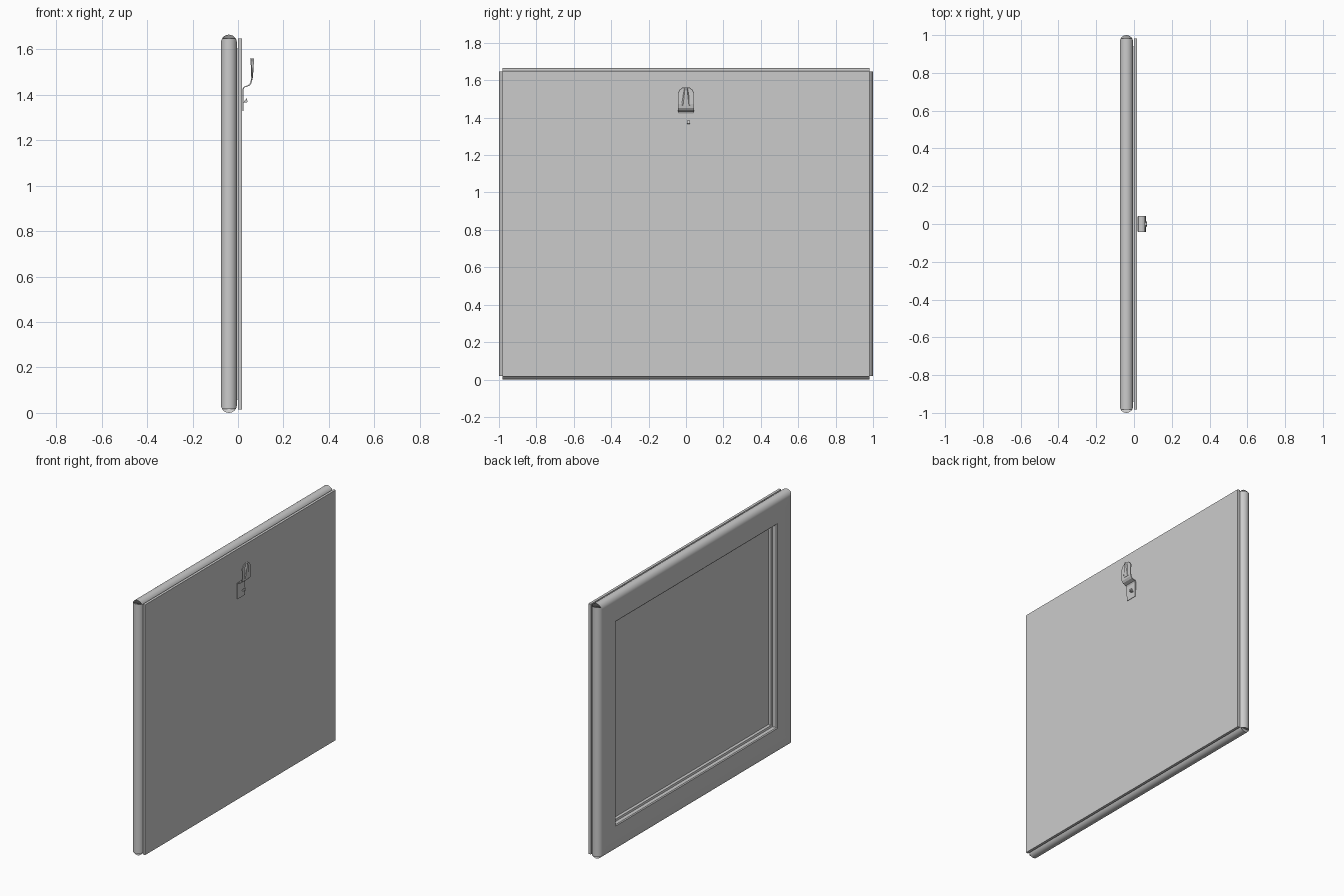
import bpy, bmesh
from math import sin, cos, pi

cube = bpy.data.objects.get("Cube")
if cube:
    bpy.data.objects.remove(cube, do_unlink=True)

HALF_W, HALF_H = 1.0, 0.8325   # half width (y) and half height (z)
NOTCH = 0.018                  # small cut-back at the outer mitre corners

grey = bpy.data.materials.new("plain grey")
grey.use_nodes = True
colour = (0.6, 0.6, 0.6, 1)
grey.diffuse_color = colour
grey.node_tree.nodes["Principled BSDF"].inputs["Base Color"].default_value = colour


def finish(name, bm, smooth=False):
    bmesh.ops.recalc_face_normals(bm, faces=bm.faces)
    mesh = bpy.data.meshes.new(name)
    bm.to_mesh(mesh)
    bm.free()
    mesh.materials.append(grey)
    obj = bpy.data.objects.new(name, mesh)
    bpy.context.collection.objects.link(obj)
    if smooth:
        bpy.ops.object.select_all(action='DESELECT')
        obj.select_set(True)
        bpy.context.view_layer.objects.active = obj
        bpy.ops.object.shade_smooth_by_angle()
    return obj


def loft(name, rings, smooth=False):
    """Skin a list of equal closed rings and cap both ends."""
    bm = bmesh.new()
    loops = [[bm.verts.new(p) for p in ring] for ring in rings]
    n = len(loops[0])
    for a, b in zip(loops, loops[1:]):
        for i in range(n):
            j = (i + 1) % n
            bm.faces.new((a[i], a[j], b[j], b[i]))
    caps = [bm.faces.new(loops[0]), bm.faces.new(loops[-1])]
    bmesh.ops.triangulate(bm, faces=caps)
    return finish(name, bm, smooth)


def panel(name, x0, x1, half_y, half_z):
    rings = [[(x, sy * half_y, HALF_H + sz * half_z)
              for sy, sz in ((-1, -1), (1, -1), (1, 1), (-1, 1))] for x in (x0, x1)]
    return loft(name, rings)


# Moulding section: (distance in from the outer edge, x)
R = 0.035
section = [(R - R * cos(t), -0.04 - R * sin(t))
           for t in (-pi / 2 + pi * i / 12 for i in range(13))]
section += [(0.164, -0.075), (0.17, -0.07), (0.17, -0.045),
            (0.182, -0.042), (0.182, -0.005)]

# Four mitred rails
for name, side in (("top_rail", 1), ("bottom_rail", -1)):
    loft(name, [[(x, end * min(HALF_W - w, HALF_W - NOTCH), HALF_H + side * (HALF_H - w))
                 for w, x in section] for end in (-1, 1)], True)
for name, side in (("left_stile", 1), ("right_stile", -1)):
    loft(name, [[(x, side * (HALF_W - w), HALF_H + end * min(HALF_H - w, HALF_H - NOTCH))
                 for w, x in section] for end in (-1, 1)], True)

# Picture sheet and backing board
panel("picture_sheet", -0.022, 0.001, HALF_W - 0.06, HALF_H - 0.06)
panel("backing_board", 0.0, 0.017, HALF_W - 0.018, HALF_H - 0.016)

# Hanger: bent strip, (x, z, half width) from bottom to top
T = 0.005
path = [(0.019, 1.33, 0.038), (0.019, 1.425, 0.04), (0.024, 1.435, 0.042),
        (0.046, 1.443, 0.042), (0.055, 1.455, 0.042), (0.058, 1.475, 0.042),
        (0.056, 1.535, 0.042), (0.056, 1.55, 0.034), (0.056, 1.562, 0.018)]
loft("hanger_strip", [[(x, -h, z), (x + T, -h, z - T / 2), (x + T, h, z - T / 2), (x, h, z)]
                      for x, z, h in path])

# Raised wedge on the hanger tab
loft("hanger_rib", [[(0.06, -h, z), (x, -h * 0.6, z), (x, h * 0.6, z), (0.06, h, z)]
                    for z, h, x in ((1.465, 0.026, 0.064), (1.52, 0.016, 0.069),
                                    (1.56, 0.008, 0.07))])

# Small punched tooth on the lower plate
loft("hanger_tooth", [[(0.022, y, 1.365), (0.043, y, 1.368), (0.038, y, 1.385)]
                      for y in (0.006, 0.022)])
